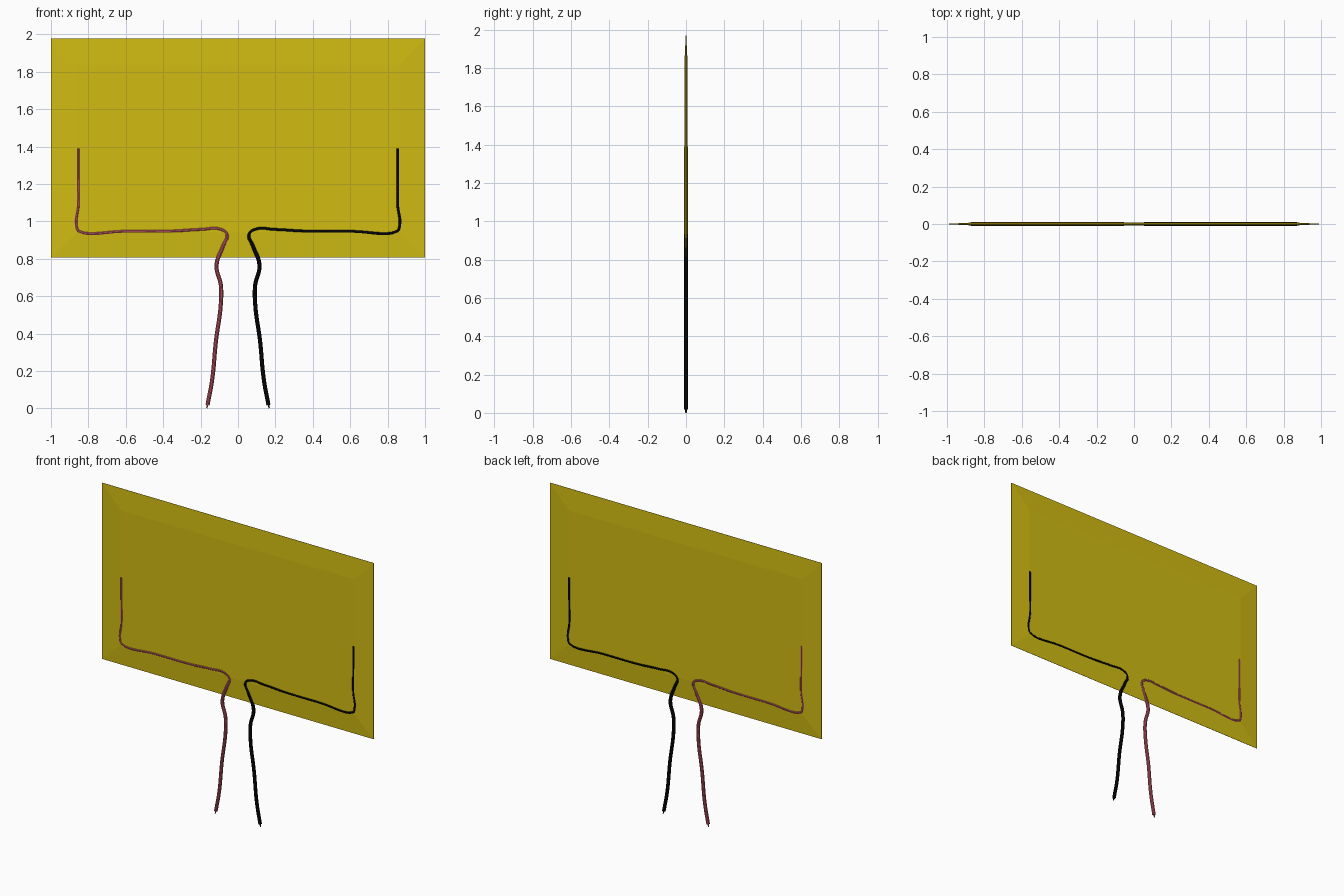
import bpy, bmesh

if "Cube" in bpy.data.objects:
    bpy.data.objects.remove(bpy.data.objects["Cube"])


def material(name, rgb):
    m = bpy.data.materials.new(name)
    m.diffuse_color = (*rgb, 1)
    m.use_nodes = True
    m.node_tree.nodes["Principled BSDF"].inputs["Base Color"].default_value = m.diffuse_color
    return m


yellow = material("yellow_film", (0.64, 0.50, 0.006))
pink = material("red_insulation", (0.60, 0.115, 0.15))
black = material("black_insulation", (0.004, 0.004, 0.005))

# Heater pad: thin film, sealed edge tapering from a thicker middle
bm = bmesh.new()


def ring(x, z0, z1, y):
    return [bm.verts.new(p) for p in ((-x, y, z0), (x, y, z0), (x, y, z1), (-x, y, z1))]


rings = [ring(0.86, 0.94, 1.835, -0.008), ring(1.0, 0.806, 1.979, -0.0008),
         ring(1.0, 0.806, 1.979, 0.0008), ring(0.86, 0.94, 1.835, 0.008)]
for a, b in zip(rings, rings[1:]):
    for i in range(4):
        j = (i + 1) % 4
        bm.faces.new((a[i], a[j], b[j], b[i]))
bm.faces.new(rings[0])
bm.faces.new(rings[-1])
bmesh.ops.recalc_face_normals(bm, faces=bm.faces)
me = bpy.data.meshes.new("heater_pad")
bm.to_mesh(me)
bm.free()
me.materials.append(yellow)
bpy.context.collection.objects.link(bpy.data.objects.new("heater_pad", me))

# Lead path from inside the pad down to the free end
PATH = [(.855, 1.39), (.855, 1.24), (.854, 1.09), (.864, .975), (.852, .948),
        (.60, .947), (.357, .948), (.197, .957), (.09, .957), (.059, .93),
        (.08, .868), (.115, .765), (.092, .66), (.092, .557), (.118, .36),
        (.138, .155), (.163, .018)]


def tube(name, pts, radius, mat):
    cu = bpy.data.curves.new(name, "CURVE")
    cu.dimensions = "3D"
    cu.bevel_depth = radius
    cu.bevel_resolution = 3
    cu.use_fill_caps = True
    cu.resolution_u = 6
    sp = cu.splines.new("BEZIER")
    sp.bezier_points.add(len(pts) - 1)
    for bp, (x, z) in zip(sp.bezier_points, pts):
        bp.co = (x, 0, z)
        bp.handle_left_type = bp.handle_right_type = "AUTO"
    cu.materials.append(mat)
    ob = bpy.data.objects.new(name, cu)
    bpy.context.collection.objects.link(ob)
    bpy.ops.object.select_all(action="DESELECT")
    ob.select_set(True)
    bpy.context.view_layer.objects.active = ob
    bpy.ops.object.convert(target="MESH")
    bpy.ops.object.shade_smooth_by_angle()


# Mirrored pair of wires, each with a thin bare tip
for side, label, mat in ((-1, "red", pink), (1, "black", black)):
    tube(label + "_wire", [(side * x, z) for x, z in PATH], 0.011, mat)
    tube(label + "_wire_tip", [(side * .162, .022), (side * .167, .001)], 0.004, mat)
